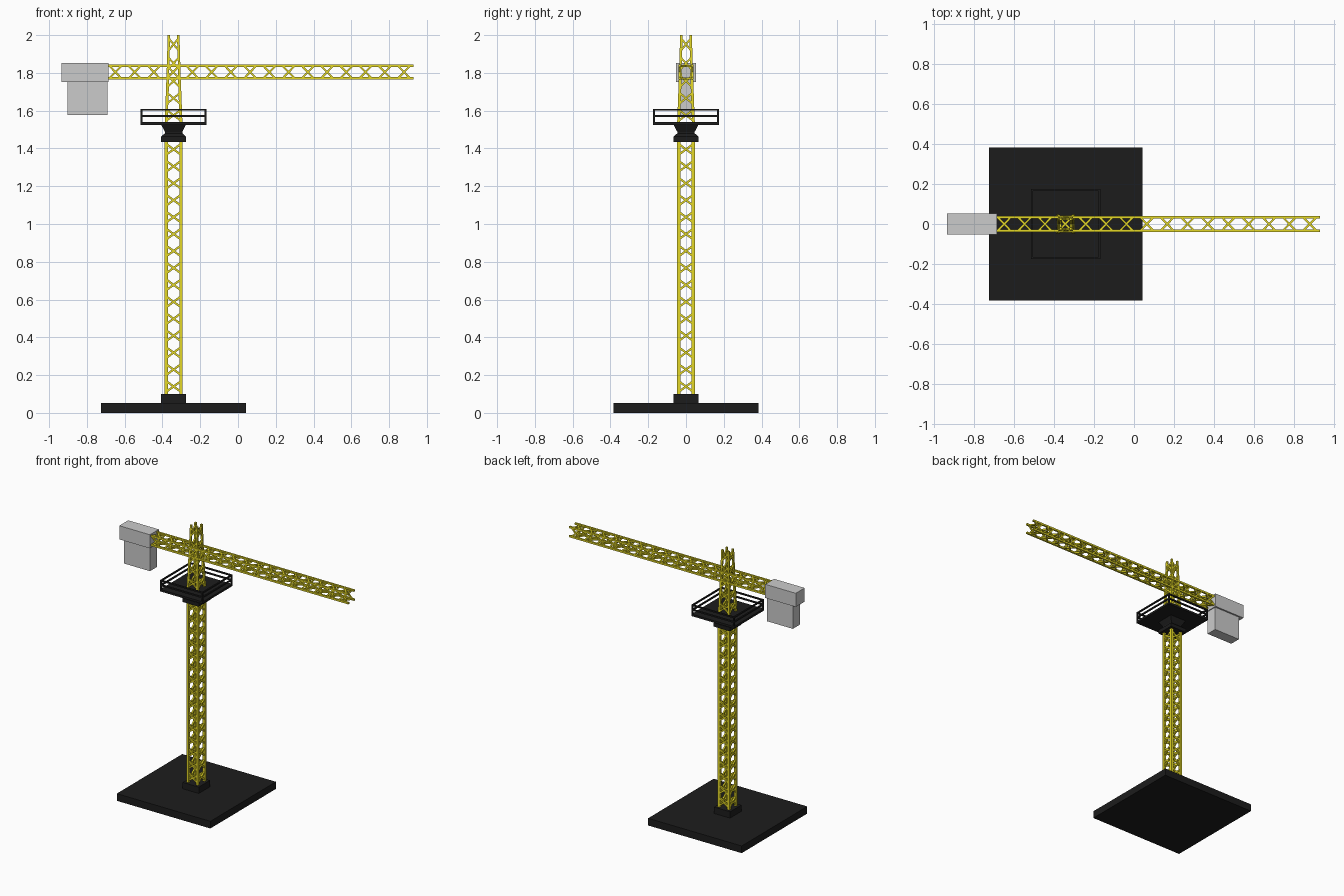
import bpy, bmesh
from mathutils import Vector, Matrix

if "Cube" in bpy.data.objects:
    bpy.data.objects.remove(bpy.data.objects["Cube"])

CX = -0.341  # tower axis


def material(name, rgb):
    m = bpy.data.materials.new(name)
    m.diffuse_color = (*rgb, 1)
    m.use_nodes = True
    m.node_tree.nodes["Principled BSDF"].inputs["Base Color"].default_value = m.diffuse_color
    return m


YELLOW = material("yellow_paint", (0.78, 0.69, 0.02))
BLACK = material("black_paint", (0.012, 0.012, 0.012))


def finish(name, bm, mat=None):
    bmesh.ops.recalc_face_normals(bm, faces=bm.faces)
    me = bpy.data.meshes.new(name)
    bm.to_mesh(me)
    bm.free()
    if mat:
        me.materials.append(mat)
    ob = bpy.data.objects.new(name, me)
    bpy.context.collection.objects.link(ob)
    return ob


def add_box(bm, lo, hi):
    lo, hi = Vector(lo), Vector(hi)
    m = Matrix.Translation((lo + hi) / 2) @ Matrix.Diagonal((*(hi - lo), 1))
    bmesh.ops.create_cube(bm, size=1, matrix=m)


def box(name, lo, hi, mat=None):
    bm = bmesh.new()
    add_box(bm, lo, hi)
    return finish(name, bm, mat)


def add_bar(bm, p, q, width, depth, normal):
    """Rectangular bar from p to q; depth is measured along normal."""
    p, q = Vector(p), Vector(q)
    d = (q - p).normalized()
    side = d.cross(Vector(normal)).normalized()
    n = side.cross(d)
    rot = Matrix((side, n, d)).transposed().to_4x4()
    m = Matrix.Translation((p + q) / 2) @ rot @ Matrix.Diagonal((width, depth, (q - p).length, 1))
    bmesh.ops.create_cube(bm, size=1, matrix=m)


def lattice(name, length, h0, h1, cells, chord, brace, span=0.64):
    """Square truss along z; h0 and h1 are outer half widths at its ends."""
    bm = bmesh.new()

    def half(z):
        return h0 + (h1 - h0) * z / length - chord / 2

    pitch = length / cells
    for k in range(4):
        turn = Matrix.Rotation(k * 1.5707963268, 3, 'Z')
        n = turn @ Vector((0, -1, 0))
        # corner chord
        add_bar(bm, turn @ Vector((-half(0), -half(0), 0)),
                turn @ Vector((-half(length), -half(length), length)), chord, chord, n)
        # crossed braces on this side
        for i in range(cells):
            za = pitch * (i + 0.5 - span / 2)
            zb = pitch * (i + 0.5 + span / 2)
            a, b = half(za), half(zb)
            for s in (-1, 1):
                add_bar(bm, turn @ Vector((s * a, -a, za)),
                        turn @ Vector((-s * b, -b, zb)), brace, brace, n)
    return finish(name, bm, YELLOW)


def square_loft(name, rings, mat):
    """Stack of square rings (z, half width), capped at both ends."""
    bm = bmesh.new()
    loops = [[bm.verts.new((CX + sx * h, sy * h, z))
              for sx, sy in ((-1, -1), (1, -1), (1, 1), (-1, 1))] for z, h in rings]
    for a, b in zip(loops, loops[1:]):
        for i in range(4):
            j = (i + 1) % 4
            bm.faces.new((a[i], a[j], b[j], b[i]))
    bm.faces.new(loops[0][::-1])
    bm.faces.new(loops[-1])
    return finish(name, bm, mat)


# base slab and pedestal
box("base_slab", (CX - 0.383, -0.383, 0), (CX + 0.383, 0.383, 0.053), BLACK)
box("base_pedestal", (CX - 0.066, -0.066, 0.05), (CX + 0.066, 0.066, 0.1), BLACK)

# mast and tapered tower head
mast = lattice("mast", 1.345, 0.048, 0.048, 15, 0.018, 0.011)
mast.location = (CX, 0, 0.095)
lower = lattice("tower_head_lower", 0.27, 0.047, 0.037, 3, 0.015, 0.010)
lower.location = (CX, 0, 1.53)
upper = lattice("tower_head_upper", 0.2, 0.037, 0.031, 2, 0.013, 0.010)
upper.location = (CX, 0, 1.8)

# slewing collar under the platform
square_loft("slewing_collar", [(1.435, 0.067), (1.462, 0.067), (1.48, 0.046),
                               (1.488, 0.046), (1.53, 0.068)], BLACK)

# platform floor and railing
H = 0.174
box("platform_floor", (CX - H, -H, 1.525), (CX + H, H, 1.54), BLACK)
bm = bmesh.new()
T = 0.010
for sx in (-1, 1):
    for sy in (-1, 1):
        x, y = CX + sx * (H - T / 2), sy * (H - T / 2)
        add_box(bm, (x - T / 2, y - T / 2, 1.535), (x + T / 2, y + T / 2, 1.61))
for z0, z1 in ((1.566, 1.576), (1.6, 1.61)):
    for s in (-1, 1):
        y = s * (H - T / 2)
        add_box(bm, (CX - H, y - T / 2, z0), (CX + H, y + T / 2, z1))
        add_box(bm, (CX + y - T / 2, -H, z0), (CX + y + T / 2, H, z1))
finish("platform_railing", bm, BLACK)

# horizontal jib
jib = lattice("jib", 1.63, 0.040, 0.040, 16, 0.013, 0.010)
jib.rotation_euler = (0, 1.5707963268, 0)
jib.location = (-0.70, 0, 1.804)

# counterweights
box("counterweight_upper", (-0.935, -0.052, 1.751), (-0.685, 0.052, 1.852))
box("counterweight_lower", (-0.903, -0.04, 1.576), (-0.692, 0.04, 1.752))
